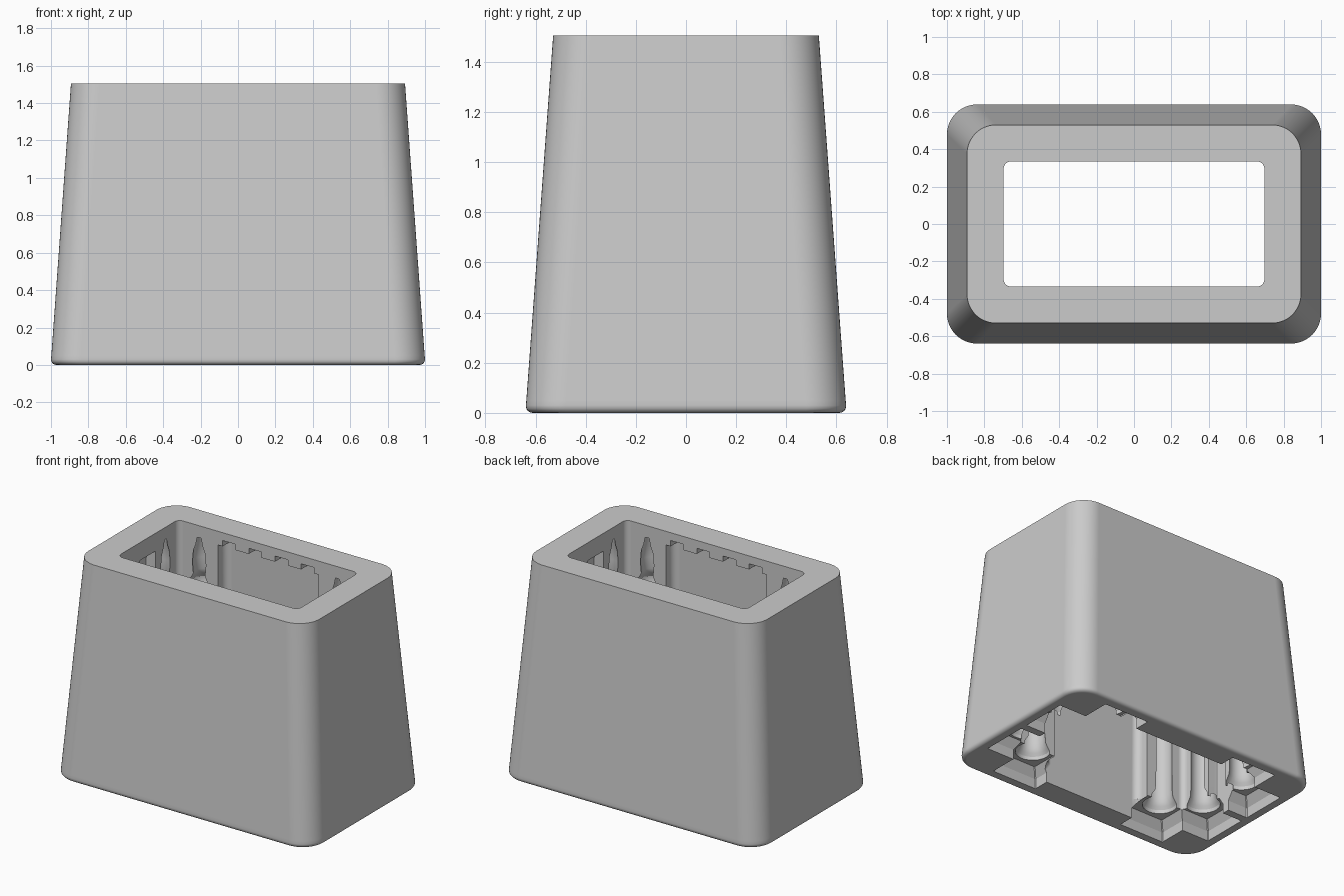
import bpy, bmesh, math

if "Cube" in bpy.data.objects:
    bpy.data.objects.remove(bpy.data.objects["Cube"])


def loft(name, rings, center=(0, 0), seg=8):
    """Stack of rounded rectangles (half x, half y, corner radius, z), capped at both ends."""
    bm = bmesh.new()
    loops = []
    for hx, hy, r, z in rings:
        loop = []
        for q, (sx, sy) in enumerate([(1, 1), (-1, 1), (-1, -1), (1, -1)]):
            for i in range(seg + 1):
                if r >= hx and i == seg:
                    continue  # full circle: quarter arcs share their ends
                a = math.pi / 2 * (q + i / seg)
                x = center[0] + sx * (hx - r) + r * math.cos(a)
                y = center[1] + sy * (hy - r) + r * math.sin(a)
                loop.append(bm.verts.new((x, y, z)))
        loops.append(loop)
    n = len(loops[0])
    for low, up in zip(loops, loops[1:]):
        for i in range(n):
            j = (i + 1) % n
            bm.faces.new((low[i], low[j], up[j], up[i]))
    bm.faces.new(loops[0][::-1])
    bm.faces.new(loops[-1])
    mesh = bpy.data.meshes.new(name)
    bm.to_mesh(mesh)
    bm.free()
    obj = bpy.data.objects.new(name, mesh)
    bpy.context.collection.objects.link(obj)
    return obj


# Tapered outer block with a small rounded bottom edge
shell = loft("casing", [
    (0.972, 0.612, 0.145, 0), (0.982, 0.622, 0.15, 0.002), (0.991, 0.631, 0.155, 0.008),
    (0.997, 0.637, 0.158, 0.017), (1.0, 0.639, 0.16, 0.03), (0.998, 0.637, 0.16, 0.05),
    (0.893, 0.53, 0.155, 1.505)], seg=12)

cutters = []


def cut(name, rings, center=(0, 0), seg=8):
    obj = loft(name, rings, center, seg)
    obj.hide_render = True
    cutters.append(obj)


# Straight opening through the whole block
cut("core_cutter", [(0.697, 0.335, 0.04, -0.1), (0.697, 0.335, 0.04, 1.6)])

# Recessed wall panels on the long and short sides, with a base moulding
cut("long_panel_cutter", [(0.41, 0.45, 0.05, -0.1), (0.41, 0.45, 0.05, 0.09),
                          (0.39, 0.43, 0.05, 0.13), (0.39, 0.42, 0.05, 1.41)])
cut("short_panel_cutter", [(0.772, 0.085, 0.01, -0.1), (0.77, 0.085, 0.01, 1.38)], seg=2)
# Battlement notches along the top of the long panels
for i in range(4):
    cut("notch_cutter", [(0.05, 0.4185, 0.004, 1.35), (0.05, 0.4185, 0.004, 1.45)],
        (-0.303 + 0.202 * i, 0), 1)

# Column niches: profile of a flared base, shaft, collar and pointed finial
profile = [(0.115, 0.08), (0.113, 0.155), (0.10, 0.175), (0.085, 0.20), (0.08, 0.25),
           (0.077, 1.0), (0.10, 1.05), (0.10, 1.09), (0.08, 1.12), (0.062, 1.16),
           (0.068, 1.24), (0.062, 1.32), (0.05, 1.37), (0.046, 1.42), (0.01, 1.45)]
spots = []
for sx in (-1, 1):
    for sy in (-1, 1):
        spots.append((sx * 0.535, sy * 0.378, "long"))
        spots.append((sx * 0.742, sy * 0.195, "short"))
for k, (x, y, side) in enumerate(spots):
    cut("column_cutter", [(r + k * 1e-5, r + k * 1e-5, r + k * 1e-5, z) for r, z in profile],
        (x, y), 6)
    # Stepped plinth under each column
    w, d = (0.177, 0.185) if side == "long" else (0.185, 0.168)
    e = k * 1e-4
    cut("plinth_cutter", [(w, d, 0.005, -0.1), (w, d, 0.005, 0.07 + e),
                          (w - 0.04, d - 0.04, 0.005, 0.13 + e)], (x, y), 1)

# Carve every niche out of the block
bpy.context.view_layer.objects.active = shell
shell.select_set(True)
for obj in cutters:
    mod = shell.modifiers.new("carve", 'BOOLEAN')
    mod.operation = 'DIFFERENCE'
    mod.solver = 'EXACT'
    mod.object = obj
    bpy.ops.object.modifier_apply(modifier=mod.name)
    bpy.data.objects.remove(obj)

bpy.ops.object.shade_smooth_by_angle(angle=math.radians(30))

# Keep the large flat faces flat in the shading
weighted = shell.modifiers.new("weighted_normals", 'WEIGHTED_NORMAL')
weighted.keep_sharp = True
